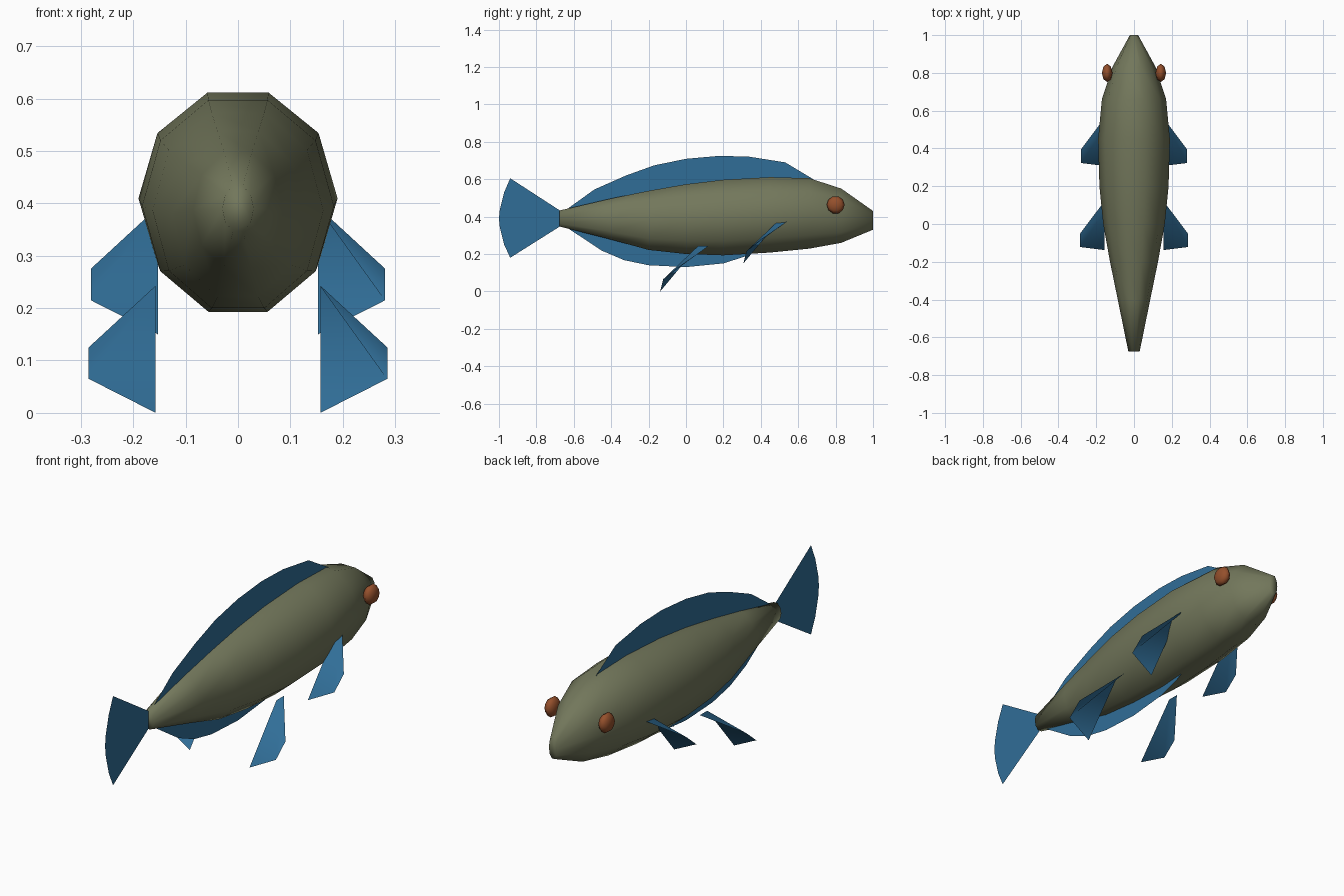
import bpy, bmesh, math

if "Cube" in bpy.data.objects:
    bpy.data.objects.remove(bpy.data.objects["Cube"])


def material(name, rgb):
    m = bpy.data.materials.new(name)
    m.diffuse_color = (*rgb, 1)
    m.use_nodes = True
    m.node_tree.nodes["Principled BSDF"].inputs["Base Color"].default_value = m.diffuse_color
    return m


OLIVE = material("olive_skin", (0.17, 0.185, 0.105))
BLUE = material("blue_fin", (0.03, 0.155, 0.31))
AMBER = material("amber_eye", (0.30, 0.08, 0.025))


def build(name, verts, faces, mat, smooth=True):
    me = bpy.data.meshes.new(name)
    me.from_pydata(verts, [], faces)
    me.materials.append(mat)
    me.polygons.foreach_set("use_smooth", [smooth] * len(faces))
    ob = bpy.data.objects.new(name, me)
    bpy.context.collection.objects.link(ob)
    return ob


def sheet(name, outline):
    """Thin fin on the centre plane from a (y, z) outline."""
    build(name, [(0, y, z) for y, z in outline], [range(len(outline))], BLUE, False)


# Body: ten-sided rings (y, half width, top, bottom)
SIDES = 10
rings = [(-0.675, 0.03, 0.433, 0.347), (-0.4, 0.086, 0.497, 0.277),
         (-0.2, 0.127, 0.538, 0.222), (0.0, 0.163, 0.573, 0.200),
         (0.2, 0.183, 0.597, 0.193), (0.45, 0.19, 0.611, 0.208),
         (0.66, 0.17, 0.605, 0.229), (0.83, 0.115, 0.55, 0.26),
         (1.0, 0.022, 0.43, 0.33)]
verts, faces = [], []
for y, w, top, bottom in rings:
    rz = (top - bottom) / 2 / math.sin(math.radians(72))
    for k in range(SIDES):
        a = 2 * math.pi * k / SIDES
        verts.append((w * math.cos(a), y, (top + bottom) / 2 + rz * math.sin(a)))
for r in range(len(rings) - 1):
    for k in range(SIDES):
        a, b = r * SIDES + k, r * SIDES + (k + 1) % SIDES
        faces.append((a, a + SIDES, b + SIDES, b))
faces.append(range(SIDES))
faces.append(range(len(verts) - 1, len(verts) - SIDES - 1, -1))
build("body", verts, faces, OLIVE)

# Centre-line fins
sheet("tail_fin", [(-0.67, 0.43), (-0.94, 0.605), (-0.972, 0.53), (-0.995, 0.44),
                   (-1.0, 0.39), (-0.995, 0.34), (-0.972, 0.25), (-0.94, 0.18),
                   (-0.67, 0.35)])
sheet("back_fin", [(-0.65, 0.43), (-0.49, 0.545), (-0.32, 0.62), (-0.17, 0.674),
                   (0.0, 0.709), (0.18, 0.725), (0.34, 0.72), (0.53, 0.69),
                   (0.68, 0.60), (0.5, 0.55), (0.0, 0.5), (-0.4, 0.42)])
sheet("belly_fin", [(-0.65, 0.35), (-0.45, 0.218), (-0.33, 0.167), (-0.2, 0.14),
                    (0.0, 0.13), (0.2, 0.15), (0.31, 0.185), (0.38, 0.22),
                    (0.2, 0.27), (-0.2, 0.3)])

# Paired side fins: folded leading strip plus trailing triangle
fin = [(0.157, 0.12, 0.243), (0.157, 0.065, 0.243), (0.285, -0.05, 0.125),
       (0.285, -0.122, 0.065), (0.157, -0.138, 0.0)]
for label, dx, dy, dz in (("rear", 0, 0, 0), ("fore", -0.004, 0.445, 0.15)):
    for side, s in (("right", 1), ("left", -1)):
        quads = [(0, 2, 3, 1), (1, 3, 4)]
        if s < 0:
            quads = [q[::-1] for q in quads]
        build(f"{label}_{side}_fin",
              [(s * (x + dx), y + dy, z + dz) for x, y, z in fin], quads, BLUE)

# Eyes: flattened low-poly spheres with poles facing sideways
for side, s in (("right", 1), ("left", -1)):
    bm = bmesh.new()
    bmesh.ops.create_uvsphere(bm, u_segments=10, v_segments=4, radius=1)
    me = bpy.data.meshes.new(f"{side}_eye")
    bm.to_mesh(me)
    bm.free()
    me.materials.append(AMBER)
    me.polygons.foreach_set("use_smooth", [True] * len(me.polygons))
    eye = bpy.data.objects.new(f"{side}_eye", me)
    eye.location = (s * 0.142, 0.8, 0.463)
    eye.rotation_euler = (0, math.pi / 2, 0)
    eye.scale = (0.048, 0.048, 0.028)
    bpy.context.collection.objects.link(eye)
